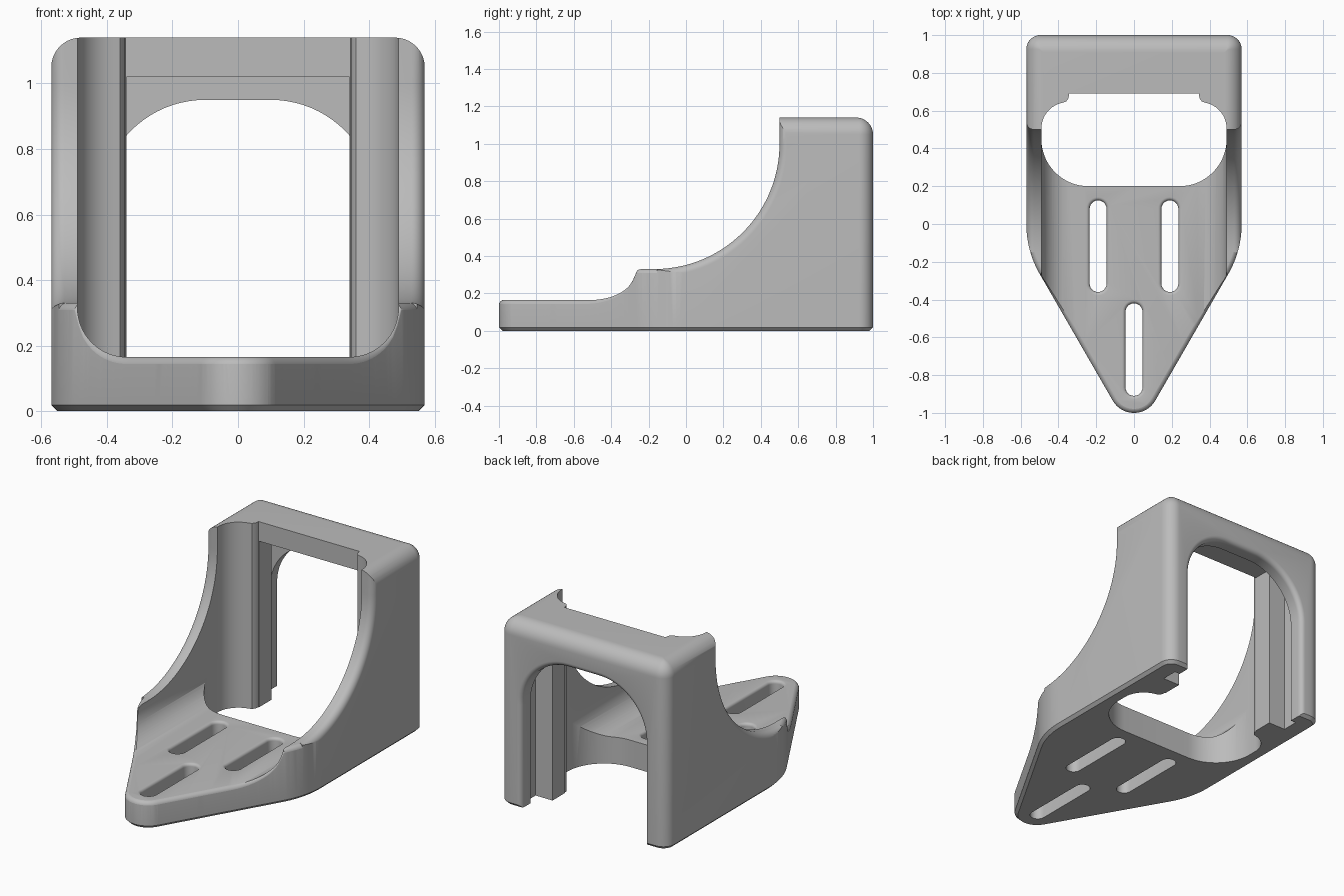
import bpy, bmesh
from math import sin, cos, pi, radians, sqrt

if "Cube" in bpy.data.objects:
    bpy.data.objects.remove(bpy.data.objects["Cube"], do_unlink=True)

HALF_W, HEIGHT, FLOOR = 0.57, 1.14, 0.165
INNER, FILLET = 0.49, 0.15

grey = bpy.data.materials.new("plain grey")
grey.use_nodes = True
tone = (0.5, 0.5, 0.5, 1)
grey.diffuse_color = tone
grey.node_tree.nodes["Principled BSDF"].inputs["Base Color"].default_value = tone


def arc(cx, cy, r, start, end, n=12):
    """Points on an arc, angles in degrees."""
    angles = [radians(start + (end - start) * i / n) for i in range(n + 1)]
    return [(cx + r * cos(a), cy + r * sin(a)) for a in angles]


def mirrored(half):
    """Close a right-hand half outline with its mirror image."""
    return half + [(-x, y) for x, y in reversed(half) if abs(x) > 1e-5]


def loft(name, rings):
    """Solid through equal-length rings, capped at both ends."""
    bm = bmesh.new()
    rows = [[bm.verts.new(p) for p in ring] for ring in rings]
    for a, b in zip(rows, rows[1:]):
        for i in range(len(a)):
            j = (i + 1) % len(a)
            bm.faces.new((a[i], a[j], b[j], b[i]))
    bm.faces.new(rows[0])
    bm.faces.new(rows[-1])
    bmesh.ops.recalc_face_normals(bm, faces=bm.faces)
    mesh = bpy.data.meshes.new(name)
    bm.to_mesh(mesh)
    bm.free()
    obj = bpy.data.objects.new(name, mesh)
    bpy.context.collection.objects.link(obj)
    mesh.materials.append(grey)
    return obj


def along_z(name, layers):
    return loft(name, [[(x, y, z) for x, y in pts] for z, pts in layers])


def along_y(name, layers):
    return loft(name, [[(x, y, z) for x, z in pts] for y, pts in layers])


def box(name, half, y0, y1, top):
    pts = [(-half, y0), (half, y0), (half, y1), (-half, y1)]
    return along_z(name, [(-0.2, pts), (top, pts)])


# Plan outline: round nose, tapered flanks, square back with round corners
def flank(o=0.0):
    nose = arc(0, -0.87, 0.13 - o, -90, -30)
    shoulder = arc(0.04, 0, 0.53 - o, -30, 0, 16)
    (ax, ay), (bx, by) = nose[-1], shoulder[0]
    steps = 30
    line = [(ax + (bx - ax) * i / steps, ay + (by - ay) * i / steps)
            for i in range(1, steps)]
    return nose + line + shoulder


def plan(o):
    rc = max(0.075 - o, 0.003)
    corner = arc(HALF_W - o - rc, 1 - o - rc, rc, 0, 90, 10)
    return mirrored(flank(o) + corner)


R = 0.09
layers = [(0, plan(0.018)), (0.018, plan(0))]
layers += [(HEIGHT - R + R * sin(t), plan(R - R * cos(t)))
           for t in [pi / 2 * i / 10 for i in range(11)]]
bracket = along_z("bracket_body", layers)
cutters = []

# Open channel between the side walls, filleted into the floor
trough = mirrored(arc(INNER - FILLET, FLOOR + FILLET, FILLET, -90, 0, 16) + [(INNER, 1.4)])
cutters.append(along_y("channel_cutter", [(-1.3, trough), (0.48, trough)]))


# Sweeping curve on the side walls, rolled over at the outer edge
def sweep_profile(o):
    return ([(-1.3, 0.33 - o)] + arc(-0.17, 1.0, 0.67 + o, -90, 0, 40)
            + [(0.5 + o, 1.4), (-1.3, 1.4)])


r = 0.04
outer = [(HALF_W - r + r * sin(t), r - r * cos(t)) for t in [pi / 2 * i / 8 for i in range(9)]]
outer.append((0.65, r))
slices = [(-x, o) for x, o in reversed(outer)] + outer
cutters.append(loft("side_sweep_cutter",
                    [[(x, y, z) for y, z in sweep_profile(o)] for x, o in slices]))


# Rounded rim along the nose and flanks
def floor_height(x):
    x = abs(x)
    if x <= INNER - FILLET:
        return FLOOR
    if x < INNER:
        return FLOOR + FILLET - sqrt(FILLET ** 2 - (x - INNER + FILLET) ** 2)
    return 0.33


half_path = [p for p in flank() if p[0] < 0.55]
path = [(-x, y) for x, y in reversed(half_path[1:])] + half_path
rr = 0.03
section = ([(0.05, -rr)] + [(u + 0.001, w + 0.001) for u, w in arc(-rr, -rr, rr, 0, 90, 6)]
           + [(0.001 - rr, 0.05), (0.05, 0.05)])
rings = []
for i, (x, y) in enumerate(path):
    (ax, ay), (bx, by) = path[max(i - 1, 0)], path[min(i + 1, len(path) - 1)]
    length = sqrt((bx - ax) ** 2 + (by - ay) ** 2)
    nx, ny = (by - ay) / length, -(bx - ax) / length
    rings.append([(x + u * nx, y + u * ny, floor_height(x) + w) for u, w in section])
cutters.append(loft("rim_cutter", rings))

# Vertical pocket through the floor, with shaped rear columns
pocket = mirrored([(0, 0.2)] + arc(0.2405, 0.45, 0.25, -90, 0, 16)
                  + arc(0.3505, 0.505, 0.14, 0, 78, 10)
                  + [(0.36, 0.648), (0.347, 0.665), (0.343, 0.69)])
cutters.append(along_z("pocket_cutter", [(-0.2, pocket), (1.4, pocket)]))

# Rear doorway and the side grooves behind the columns
cutters.append(box("doorway_cutter", 0.34, 0.6, 0.85, 1.02))
cutters.append(box("groove_cutter", 0.455, 0.81, 0.91, 1.02))


def arch(o):
    return mirrored([(0.42 + o, -0.2)] + arc(0.1, 0.63, 0.32 + o, 0, 90, 20))


edge = [(0.97 + 0.03 * sin(t), arch(0.03 - 0.03 * cos(t)))
        for t in [pi / 2 * i / 6 for i in range(7)]]
cutters.append(along_y("arch_cutter", [(0.86, arch(0))] + edge + [(1.1, arch(0.03))]))


# Three mounting slots with softened upper edges
def slot(x, y0, y1):
    def stadium(w):
        return arc(x, y1, w, 0, 180) + arc(x, y0, w, 180, 360)
    w, soft = 0.045, 0.018
    rows = [(-0.2, stadium(w))]
    rows += [(FLOOR - soft + soft * sin(t), stadium(w + soft - soft * cos(t)))
             for t in [pi / 2 * i / 5 for i in range(6)]]
    return along_z("slot_cutter", rows + [(0.3, stadium(w + soft))])


cutters += [slot(-0.19, -0.315, 0.08), slot(0.19, -0.315, 0.08), slot(0, -0.865, -0.465)]

# Carve the body
bpy.ops.object.select_all(action='DESELECT')
bracket.select_set(True)
bpy.context.view_layer.objects.active = bracket
for cutter in cutters:
    cutter.hide_render = True
    mod = bracket.modifiers.new("carve", 'BOOLEAN')
    mod.operation, mod.solver, mod.object = 'DIFFERENCE', 'EXACT', cutter
    bpy.ops.object.modifier_apply(modifier=mod.name)
    bpy.data.objects.remove(cutter, do_unlink=True)

bpy.ops.object.shade_smooth_by_angle(angle=radians(32))
